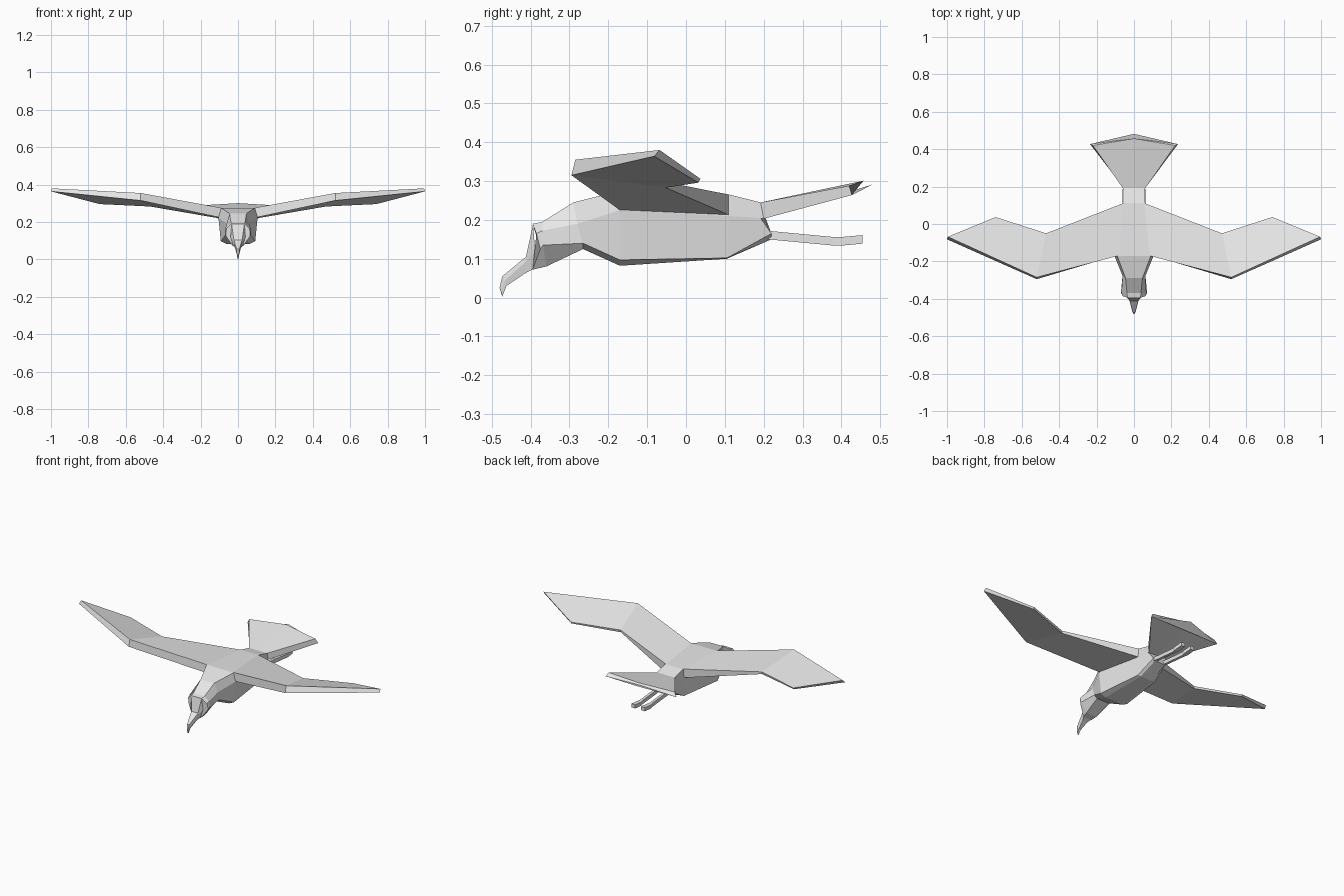
import bpy, bmesh

grey = bpy.data.materials.new("plain_grey")
grey.diffuse_color = (0.8, 0.8, 0.8, 1)


def loft(name, rings, mirrored=False):
    """Skin a row of equal-length closed rings, cap both ends, optionally add the x-mirrored twin."""
    bm = bmesh.new()
    for s in ((1, -1) if mirrored else (1,)):
        vs = [[bm.verts.new((s * x, y, z)) for x, y, z in r] for r in rings]
        for a, b in zip(vs, vs[1:]):
            n = len(a)
            for i in range(n):
                j = (i + 1) % n
                bm.faces.new((a[i], a[j], b[j], b[i]))
        bm.faces.new(vs[0])
        bm.faces.new(vs[-1])
    bmesh.ops.recalc_face_normals(bm, faces=bm.faces)
    me = bpy.data.meshes.new(name)
    bm.to_mesh(me)
    bm.free()
    me.materials.append(grey)
    ob = bpy.data.objects.new(name, me)
    bpy.context.collection.objects.link(ob)
    return ob


def both_sides(half):
    return half + [(-x, y, z) for x, y, z in reversed(half)]


# Head and body: right half of each ring, from top to belly
body = [
    [(.035, -.395, .190), (.062, -.385, .165), (.065, -.375, .125), (.028, -.395, .072)],
    [(.037, -.370, .195), (.066, -.370, .172), (.070, -.368, .135), (.035, -.360, .080)],
    [(.045, -.290, .245), (.060, -.280, .190), (.060, -.265, .140), (.040, -.265, .125)],
    [(.090, -.170, .275), (.105, -.170, .225), (.092, -.170, .097), (.060, -.170, .082)],
    [(.060, .112, .265), (.062, .112, .210), (.060, .105, .102), (.040, .105, .100)],
    [(.060, .190, .245), (.060, .192, .205), (.045, .220, .165), (.035, .220, .150)],
]
loft("body", [both_sides(r) for r in body])

# Hooked beak
beak = [
    [(.034, -.394, .188), (.040, -.388, .120), (.026, -.394, .073)],
    [(.022, -.412, .105), (.024, -.410, .095), (.016, -.415, .062)],
    [(.007, -.473, .055), (.009, -.468, .042), (.007, -.462, .030)],
    [(.003, -.480, .025), (.004, -.476, .015), (.003, -.473, .003)],
]
loft("beak", [both_sides(r) for r in beak])

# Wings: leading top, trailing top, trailing bottom, leading bottom
wing = [
    [(.085, -.170, .275), (.055, .112, .265), (.055, .112, .212), (.100, -.170, .225)],
    [(.520, -.285, .355), (.470, -.050, .297), (.470, -.052, .283), (.520, -.295, .315)],
    [(.995, -.068, .380), (.740, .037, .306), (.740, .032, .296), (1.00, -.082, .364)],
]
loft("wings", wing, mirrored=True)

# Fan tail: each section runs left, centre, right over the top and back underneath
tail = [
    [(-.060, .112, .265), (0, .112, .265), (.060, .112, .265),
     (.060, .112, .210), (0, .112, .210), (-.060, .112, .210)],
    [(-.060, .192, .245), (0, .192, .245), (.060, .192, .245),
     (.060, .200, .203), (0, .200, .203), (-.060, .200, .203)],
    [(-.220, .420, .288), (0, .457, .301), (.220, .420, .288),
     (.235, .427, .264), (0, .482, .292), (-.235, .427, .264)],
]
loft("tail", tail)

# Trailing legs with feet
legs = []
for y, z, w in ((.200, .162, .008), (.380, .145, .008), (.400, .145, .013), (.455, .150, .013)):
    legs.append([(.032 - w, y, z + .011), (.032 + w, y, z + .011),
                 (.032 + w, y, z - .011), (.032 - w, y, z - .011)])
loft("legs", legs, mirrored=True)
